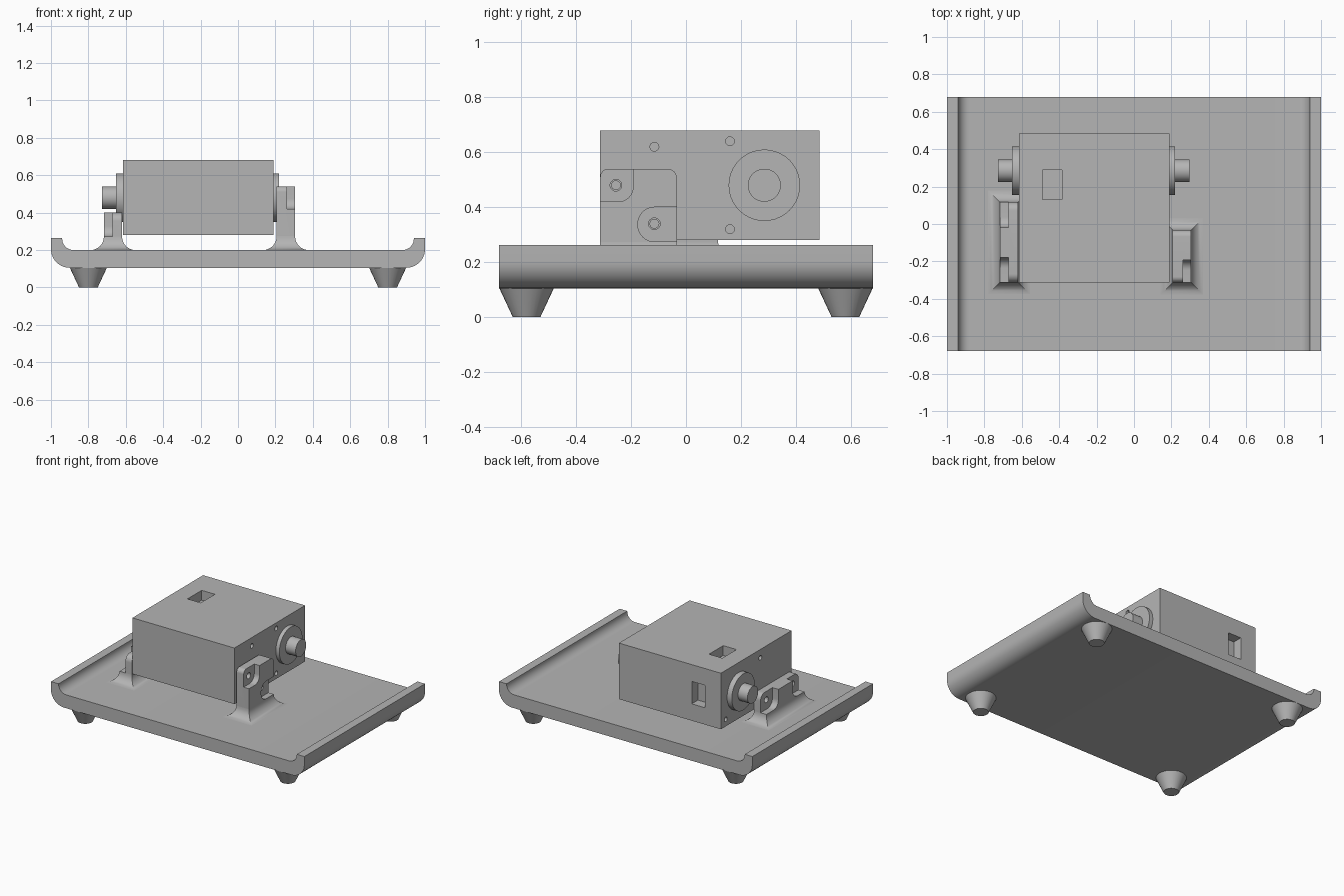
import bpy, bmesh
from math import pi, cos, sin, radians
from mathutils import Vector, Matrix

if "Cube" in bpy.data.objects:
    bpy.data.objects.remove(bpy.data.objects["Cube"], do_unlink=True)

grey = bpy.data.materials.new("plain grey")
grey.use_nodes = True
grey.diffuse_color = (0.46, 0.46, 0.46, 1)
grey.node_tree.nodes["Principled BSDF"].inputs["Base Color"].default_value = (0.46, 0.46, 0.46, 1)


def finish(bm, name):
    bmesh.ops.recalc_face_normals(bm, faces=bm.faces)
    mesh = bpy.data.meshes.new(name)
    bm.to_mesh(mesh)
    bm.free()
    obj = bpy.data.objects.new(name, mesh)
    bpy.context.collection.objects.link(obj)
    mesh.materials.append(grey)
    return obj


def activate(obj):
    bpy.ops.object.select_all(action='DESELECT')
    obj.select_set(True)
    bpy.context.view_layer.objects.active = obj


def smooth(obj):
    activate(obj)
    bpy.ops.object.shade_smooth_by_angle(angle=radians(30))


def prism(name, points, start, end):
    """Extrude a closed outline of 3D points; start and end are offsets."""
    bm = bmesh.new()
    rings = [[bm.verts.new(Vector(p) + Vector(o)) for p in points] for o in (start, end)]
    for ring in rings:
        bm.faces.new(ring)
    for i in range(len(points)):
        j = (i + 1) % len(points)
        bm.faces.new((rings[0][i], rings[0][j], rings[1][j], rings[1][i]))
    return finish(bm, name)


def arc(cx, cy, r, a0, a1, n=10):
    angles = [radians(a0 + (a1 - a0) * i / n) for i in range(n + 1)]
    return [(cx + r * cos(a), cy + r * sin(a)) for a in angles]


def plate(name, x0, x1, y0, y1, z0, z1, radii=(0, 0, 0, 0)):
    """Block along x; radii round the front-low, back-low, back-top, front-top corners."""
    outline = []
    corners = ((y0, z0, 1, 1), (y1, z0, -1, 1), (y1, z1, -1, -1), (y0, z1, 1, -1))
    for k, ((y, z, sy, sz), r) in enumerate(zip(corners, radii)):
        if r:
            outline += arc(y + sy * r, z + sz * r, r, 180 + 90 * k, 270 + 90 * k)
        else:
            outline.append((y, z))
    return prism(name, [(0, y, z) for y, z in outline], (x0, 0, 0), (x1, 0, 0))


def rod(name, x0, x1, y, z, r):
    bm = bmesh.new()
    place = Matrix.Translation(((x0 + x1) / 2, y, z)) @ Matrix.Rotation(pi / 2, 4, 'Y')
    bmesh.ops.create_cone(bm, cap_ends=True, segments=40, radius1=r, radius2=r,
                          depth=abs(x1 - x0), matrix=place)
    obj = finish(bm, name)
    smooth(obj)
    return obj


def cut(obj, cutters):
    for cutter in cutters:
        cutter.hide_render = True
        mod = obj.modifiers.new("cut", 'BOOLEAN')
        mod.operation = 'DIFFERENCE'
        mod.solver = 'EXACT'
        mod.object = cutter
        activate(obj)
        bpy.ops.object.modifier_apply(modifier=mod.name)
        bpy.data.objects.remove(cutter, do_unlink=True)
    smooth(obj)


def flare(name, x0, x1, y0, y1, z, r, steps=8):
    """Concave mitred skirt around the foot of a bracket."""
    bm = bmesh.new()
    rings = []
    for i in range(steps + 1):
        a = pi / 2 * i / steps
        d, h = r * (1 - sin(a)), r * (1 - cos(a))
        corners = ((x0 - d, y0 - d), (x1 + d, y0 - d), (x1 + d, y1 + d), (x0 - d, y1 + d))
        rings.append([bm.verts.new((x, y, z + h)) for x, y in corners])
    for low, high in zip(rings, rings[1:]):
        for i in range(4):
            j = (i + 1) % 4
            bm.faces.new((low[i], low[j], high[j], high[i]))
    bm.faces.new(rings[0])
    bm.faces.new(rings[-1])
    smooth(finish(bm, name))


# Tray with rounded lower edges and raised side lips
half = arc(0.9, 0.205, 0.1, -90, 0) + [(1, 0.263), (0.94, 0.263)] + arc(0.88, 0.26, 0.06, 0, -90)
outline = half + [(-x, z) for x, z in reversed(half)]
smooth(prism("tray", [(x, 0, z) for x, z in outline], (0, -0.68, 0), (0, 0.68, 0)))

# Tapered feet
for sx, side in ((-1, "right"), (1, "left")):
    for sy, end in ((-1, "front"), (1, "back")):
        bm = bmesh.new()
        bmesh.ops.create_cone(bm, cap_ends=True, segments=32, radius1=0.05, radius2=0.1,
                              depth=0.107, matrix=Matrix.Translation((0.8 * sx, 0.58 * sy, 0.0535)))
        smooth(finish(bm, f"{end}_{side}_foot"))

# Motor housing with two sockets and screw holes
housing = plate("housing", -0.615, 0.19, -0.312, 0.485, 0.28, 0.68)
holes = [rod("hole", 0.14, 0.25, y, z, 0.016)
         for y, z in ((-0.115, 0.62), (0.16, 0.64), (0.16, 0.32), (-0.255, 0.48), (-0.115, 0.34))]
holes += [rod("hole", -0.67, -0.565, y, z, 0.016)
          for y, z in ((0.04, 0.62), (0.43, 0.33), (0.05, 0.34), (-0.245, 0.34))]
cut(housing, [plate("socket", -0.49, -0.385, 0.13, 0.29, 0.61, 0.75),
              plate("socket", -0.49, -0.385, 0.415, 0.55, 0.4, 0.56)] + holes)

# Bearing discs and shafts
for side, face, disc, tip in (("left", 0.19, 0.218, 0.297), ("right", -0.615, -0.652, -0.727)):
    rod(side + "_disc", face, disc, 0.285, 0.48, 0.13)
    rod(side + "_shaft", disc, tip, 0.285, 0.48, 0.06)

# Tall bracket on the left, with two screw recesses
bracket = plate("left_bracket", 0.207, 0.305, -0.312, -0.033, 0.19, 0.54, (0, 0, 0.035, 0.03))
cut(bracket, [plate("recess", 0.263, 0.35, -0.4, -0.192, 0.42, 0.6, (0, 0.055, 0, 0)),
              plate("recess", 0.263, 0.35, -0.175, 0.05, 0.275, 0.4, (0.06, 0, 0, 0.06)),
              rod("hole", 0.15, 0.35, -0.255, 0.48, 0.021),
              rod("hole", 0.15, 0.35, -0.115, 0.34, 0.021)])
flare("left_bracket_base", 0.207, 0.305, -0.312, -0.033, 0.199, 0.075)

# Low bracket on the right, with a recess at each end
bracket = plate("right_bracket", -0.717, -0.62, -0.312, 0.117, 0.19, 0.4, (0, 0, 0.045, 0.045))
cut(bracket, [plate("recess", -0.8, -0.67, -0.4, -0.18, 0.272, 0.5, (0, 0.055, 0, 0)),
              plate("recess", -0.8, -0.67, -0.018, 0.2, 0.272, 0.5, (0.055, 0, 0, 0)),
              rod("hole", -0.8, -0.55, -0.245, 0.34, 0.021),
              rod("hole", -0.8, -0.55, 0.05, 0.34, 0.021)])
flare("right_bracket_base", -0.717, -0.62, -0.312, 0.117, 0.199, 0.073)
